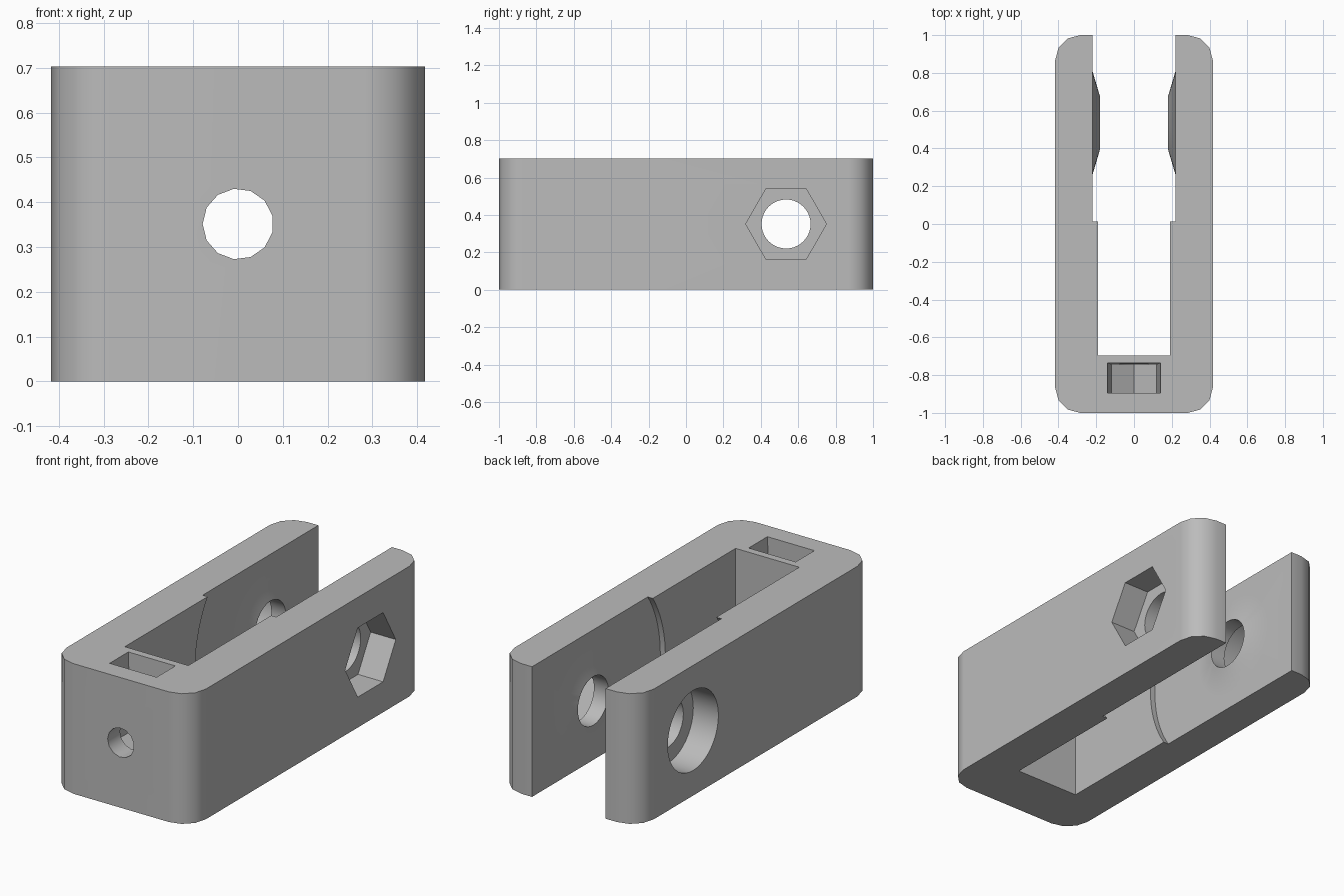
import bpy, bmesh, math
from mathutils import Matrix, Vector

old = bpy.data.objects.get("Cube")
if old:
    bpy.data.objects.remove(old, do_unlink=True)

HX, HY, H = 0.417, 1.0, 0.703      # half width, half length, height
MID = H / 2
BOLT_Y = 0.535

grey = bpy.data.materials.new("plain_grey")
grey.use_nodes = True
GREY = (0.5, 0.5, 0.5, 1)
grey.diffuse_color = GREY
grey.node_tree.nodes["Principled BSDF"].inputs["Base Color"].default_value = GREY


def make(name, bm):
    bmesh.ops.recalc_face_normals(bm, faces=bm.faces)
    mesh = bpy.data.meshes.new(name)
    bm.to_mesh(mesh)
    bm.free()
    mesh.materials.append(grey)
    ob = bpy.data.objects.new(name, mesh)
    bpy.context.collection.objects.link(ob)
    return ob


def box(name, lo, hi):
    bm = bmesh.new()
    lo, hi = Vector(lo), Vector(hi)
    bmesh.ops.create_cube(bm, size=1, matrix=Matrix.Translation((lo + hi) / 2)
                          @ Matrix.Diagonal((*(hi - lo), 1)))
    return make(name, bm)


def rod(name, axis, start, end, r1, r2=None, sides=40, turn=0):
    """Cylinder or cone along x at the bolt, or along y at the centre line."""
    bm = bmesh.new()
    bmesh.ops.create_cone(bm, cap_ends=True, segments=sides, radius1=r1,
                          radius2=r1 if r2 is None else r2, depth=end - start)
    c = (start + end) / 2
    if axis == "x":
        place = Matrix.Translation((c, BOLT_Y, MID)) @ Matrix.Rotation(math.pi / 2, 4, "Y")
    else:
        place = Matrix.Translation((0, c, MID)) @ Matrix.Rotation(-math.pi / 2, 4, "X")
    bm.transform(place @ Matrix.Rotation(turn, 4, "Z"))
    return make(name, bm)


def combine(target, tool, operation="DIFFERENCE"):
    mod = target.modifiers.new(tool.name, "BOOLEAN")
    mod.operation = operation
    mod.solver = "EXACT"
    mod.object = tool
    bpy.ops.object.select_all(action="DESELECT")
    bpy.context.view_layer.objects.active = target
    target.select_set(True)
    bpy.ops.object.modifier_apply(modifier=mod.name)
    bpy.data.objects.remove(tool, do_unlink=True)


# Block with rounded upright corners
bm = bmesh.new()
bmesh.ops.create_cube(bm, size=1, matrix=Matrix.Translation((0, 0, MID))
                      @ Matrix.Diagonal((2 * HX, 2 * HY, H, 1)))
uprights = [e for e in bm.edges if abs(e.verts[0].co.z - e.verts[1].co.z) > 0.1]
bmesh.ops.bevel(bm, geom=uprights, offset=0.132, segments=3, profile=0.5, affect="EDGES")
clevis = make("clevis_body", bm)

# Long slot, and the wider round recess around the bolt
combine(clevis, box("slot", (-0.19, -0.695, -0.1), (0.19, 1.2, 0.9)))
combine(clevis, rod("wide_recess", "x", -0.22, 0.22, 0.63, sides=96))

# Conical bosses on the inner walls
combine(clevis, rod("left_boss", "x", 0.18, 0.23, 0.14, 0.309), "UNION")
combine(clevis, rod("right_boss", "x", -0.23, -0.18, 0.309, 0.14), "UNION")

# Cross bolt hole, hexagonal nut recess and round head recess
combine(clevis, rod("bolt_hole", "x", -0.6, 0.6, 0.131))
combine(clevis, rod("nut_recess", "x", 0.267, 0.6, 0.216, sides=6))
combine(clevis, rod("head_recess", "x", -0.6, -0.267, 0.216))

# Tapered nut pocket with a pointed floor
bm = bmesh.new()
for x, z, back in ((0.141, H + 0.01, -0.735), (0.12, 0.283, -0.745), (0, 0.213, -0.745)):
    for sx in ((-x, x) if x else (0,)):
        for y in (back, -0.895):
            bm.verts.new((sx, y, z))
bmesh.ops.convex_hull(bm, input=bm.verts)
combine(clevis, make("nut_pocket", bm))

# Stem hole through the front wall, one corner pointing down
combine(clevis, rod("stem_hole", "y", -1.2, -0.5, 0.079, sides=13, turn=math.pi / 2))

# Soft shading on the rounds only
bpy.ops.object.shade_smooth_by_angle(angle=math.radians(31))
weighted = clevis.modifiers.new("even_normals", "WEIGHTED_NORMAL")
weighted.keep_sharp = True
